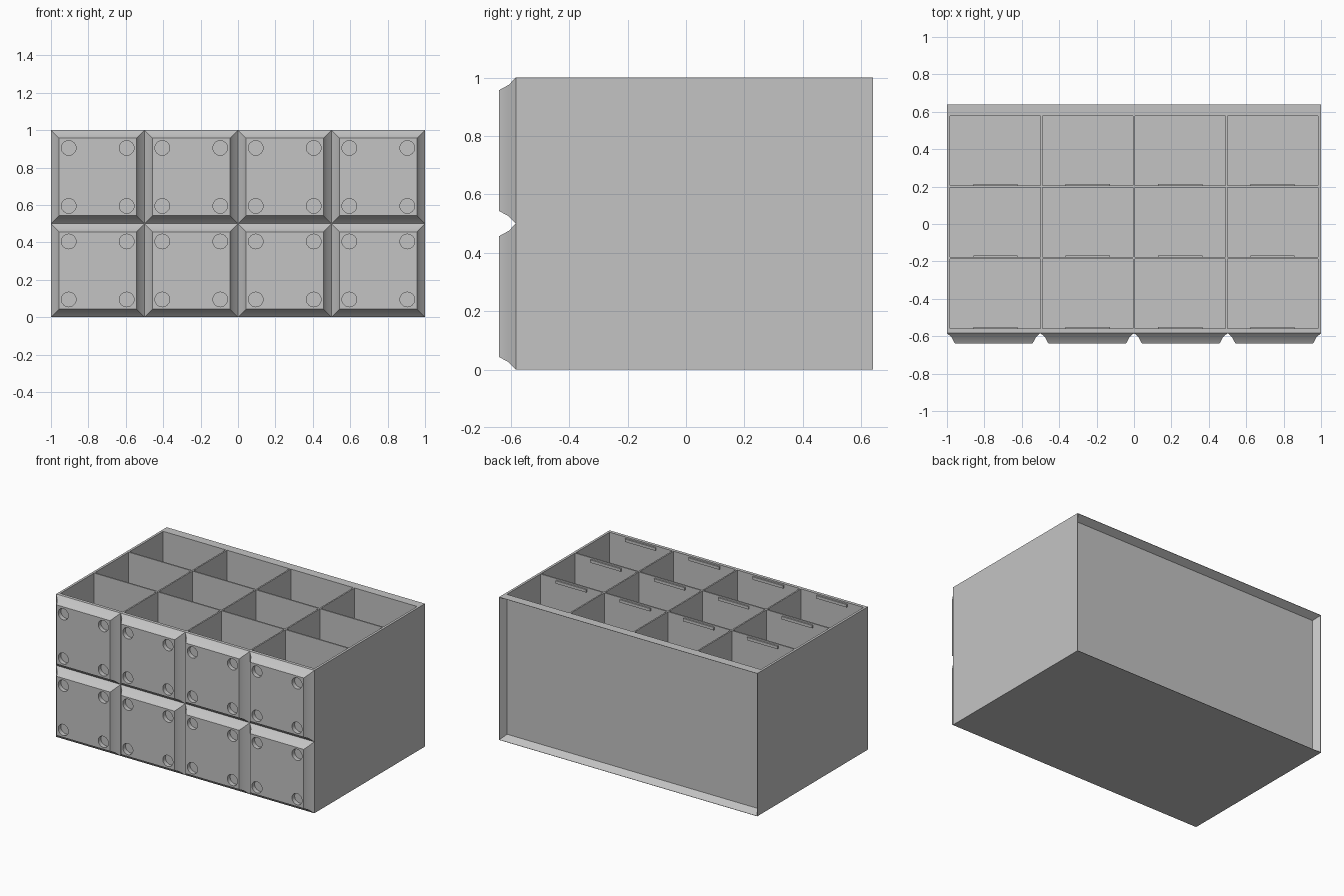
import bpy, bmesh, math
from mathutils import Matrix

if "Cube" in bpy.data.objects:
    bpy.data.objects.remove(bpy.data.objects["Cube"], do_unlink=True)

grey = bpy.data.materials.new("plain grey plastic")
grey.use_nodes = True
COLOUR = (0.55, 0.55, 0.55, 1)
grey.diffuse_color = COLOUR
grey.node_tree.nodes["Principled BSDF"].inputs["Base Color"].default_value = COLOUR

FRONT, PLATE, BACK = -0.64, -0.583, 0.64     # foot faces, front wall, rear rim
CELL = 0.5
WALL = 0.01                                  # divider thickness
COLS, ROWS = 4, 3
X0, X1, Y0, Y1 = -0.983, 0.983, -0.56, 0.577
W = (X1 - X0 - WALL * (COLS - 1)) / COLS
D = (Y1 - Y0 - WALL * (ROWS - 1)) / ROWS
FLOOR = 0.015


def finish(bm, name):
    bmesh.ops.recalc_face_normals(bm, faces=bm.faces)
    mesh = bpy.data.meshes.new(name)
    bm.to_mesh(mesh)
    bm.free()
    mesh.materials.append(grey)
    obj = bpy.data.objects.new(name, mesh)
    bpy.context.collection.objects.link(obj)
    return obj


def add_box(bm, low, high):
    size = [b - a for a, b in zip(low, high)]
    mid = [(a + b) / 2 for a, b in zip(low, high)]
    bmesh.ops.create_cube(bm, size=1, matrix=Matrix.Translation(mid) @ Matrix.Diagonal((*size, 1)))


def add_loft(bm, sections, cx, cz):
    """Closed stack of rectangles along y, each given as (y, half width, half height)."""
    rings = [[bm.verts.new((cx + sx * hx, y, cz + sz * hz))
              for sx, sz in ((-1, -1), (1, -1), (1, 1), (-1, 1))] for y, hx, hz in sections]
    for a, b in zip(rings, rings[1:]):
        for i in range(4):
            j = (i + 1) % 4
            bm.faces.new((a[i], a[j], b[j], b[i]))
    bm.faces.new(rings[0])
    bm.faces.new(rings[-1])


def cut(obj, cutter):
    cutter.hide_render = True
    mod = obj.modifiers.new("cut", "BOOLEAN")
    mod.operation, mod.solver, mod.object = "DIFFERENCE", "EXACT", cutter
    bpy.context.view_layer.objects.active = obj
    bpy.ops.object.modifier_apply(modifier=mod.name)
    bpy.data.objects.remove(cutter, do_unlink=True)


# Bin shell with compartments open at the top and a sloped recess in the back
bm = bmesh.new()
add_box(bm, (-1, PLATE, 0), (1, BACK, 1))
shell = finish(bm, "bin_shell")

bm = bmesh.new()
tabs = bmesh.new()
for c in range(COLS):
    for r in range(ROWS):
        x, y = X0 + c * (W + WALL), Y0 + r * (D + WALL)
        add_box(bm, (x, y, FLOOR), (x + W, y + D, 1.1))
        # Label tab on the front wall of each compartment
        mid = x + W / 2
        add_box(tabs, (mid - 0.118, y - 0.004, 0.97), (mid + 0.118, y + 0.01, 0.99))
cut(shell, finish(bm, "compartment_cutter"))
finish(tabs, "label_tabs")

bm = bmesh.new()
add_loft(bm, [(BACK - 0.05, 0.972, 0.472), (BACK, 0.998, 0.498), (BACK + 0.1, 0.998, 0.498)], 0, 0.5)
cut(shell, finish(bm, "recess_cutter"))

# One tapered foot with four blind round holes
bm = bmesh.new()
add_loft(bm, [(FRONT, 0.207, 0.207), (-0.607, 0.225, 0.225), (PLATE, 0.25, 0.25)], 0, 0)
foot = finish(bm, "foot")
bm = bmesh.new()
for sx in (-1, 1):
    for sz in (-1, 1):
        bmesh.ops.create_cone(
            bm, cap_ends=True, segments=40, radius1=0.039, radius2=0.039, depth=0.06,
            matrix=Matrix.Translation((sx * 0.155, FRONT, sz * 0.155)) @ Matrix.Rotation(math.pi / 2, 4, "X"))
cut(foot, finish(bm, "hole_cutter"))
bpy.ops.object.select_all(action="DESELECT")
foot.select_set(True)
bpy.context.view_layer.objects.active = foot
bpy.ops.object.shade_smooth_by_angle(angle=math.radians(20))

# Repeat the foot over the front, four across and two high
for c in range(4):
    for r in range(2):
        part = foot if c == r == 0 else foot.copy()
        part.name = f"foot_{c + 1}_{r + 1}"
        part.location = (-0.75 + c * CELL, 0, 0.25 + r * CELL)
        if part is not foot:
            bpy.context.collection.objects.link(part)
